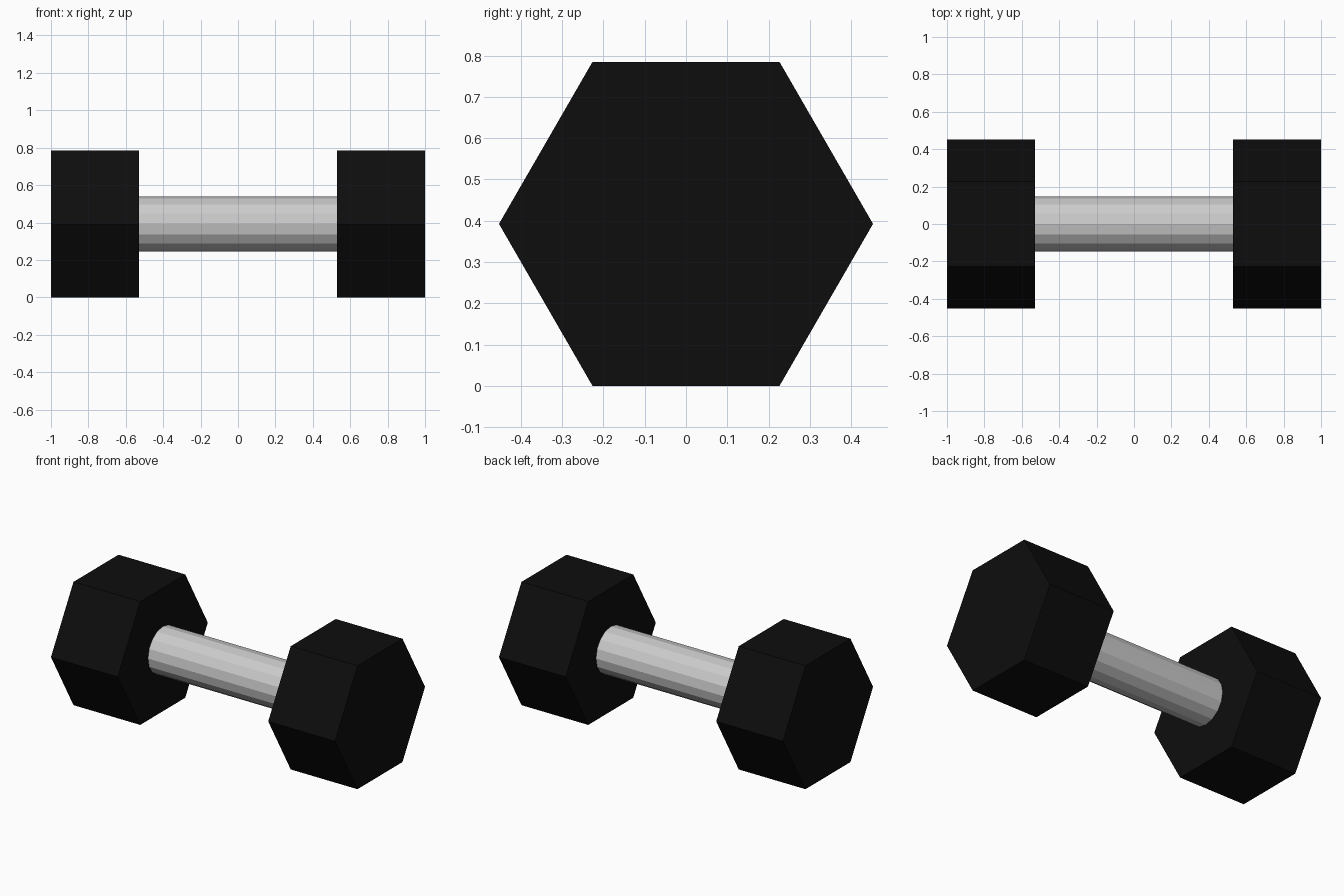
import bpy, math

if "Cube" in bpy.data.objects:
    bpy.data.objects.remove(bpy.data.objects["Cube"])

R_HEAD = 0.453                                  # hexagon corner radius
AXIS_Z = R_HEAD * math.cos(math.pi / 6)         # heads rest on a flat side


def paint(obj, name, colour):
    mat = bpy.data.materials.new(name)
    mat.diffuse_color = colour
    mat.use_nodes = True
    mat.node_tree.nodes["Principled BSDF"].inputs["Base Color"].default_value = mat.diffuse_color
    obj.data.materials.append(mat)


def bar(name, sides, radius, x0, x1):
    """Flat-faced prism lying along x, with a corner on the y axis."""
    bpy.ops.mesh.primitive_cylinder_add(
        vertices=sides, radius=radius, depth=x1 - x0,
        location=((x0 + x1) / 2, 0, AXIS_Z), rotation=(0, math.pi / 2, 0))
    obj = bpy.context.object
    obj.name = name
    return obj


# Round grip, 16 sided
grip = bar("handle", 16, 0.148, -0.53, 0.53)
paint(grip, "steel", (0.6, 0.6, 0.6, 1))

# Hexagonal weights at both ends
for name, x0, x1 in (("left_weight", -1.0, -0.53), ("right_weight", 0.53, 1.0)):
    weight = bar(name, 6, R_HEAD, x0, x1)
    paint(weight, "black_rubber", (0.004, 0.004, 0.004, 1))
